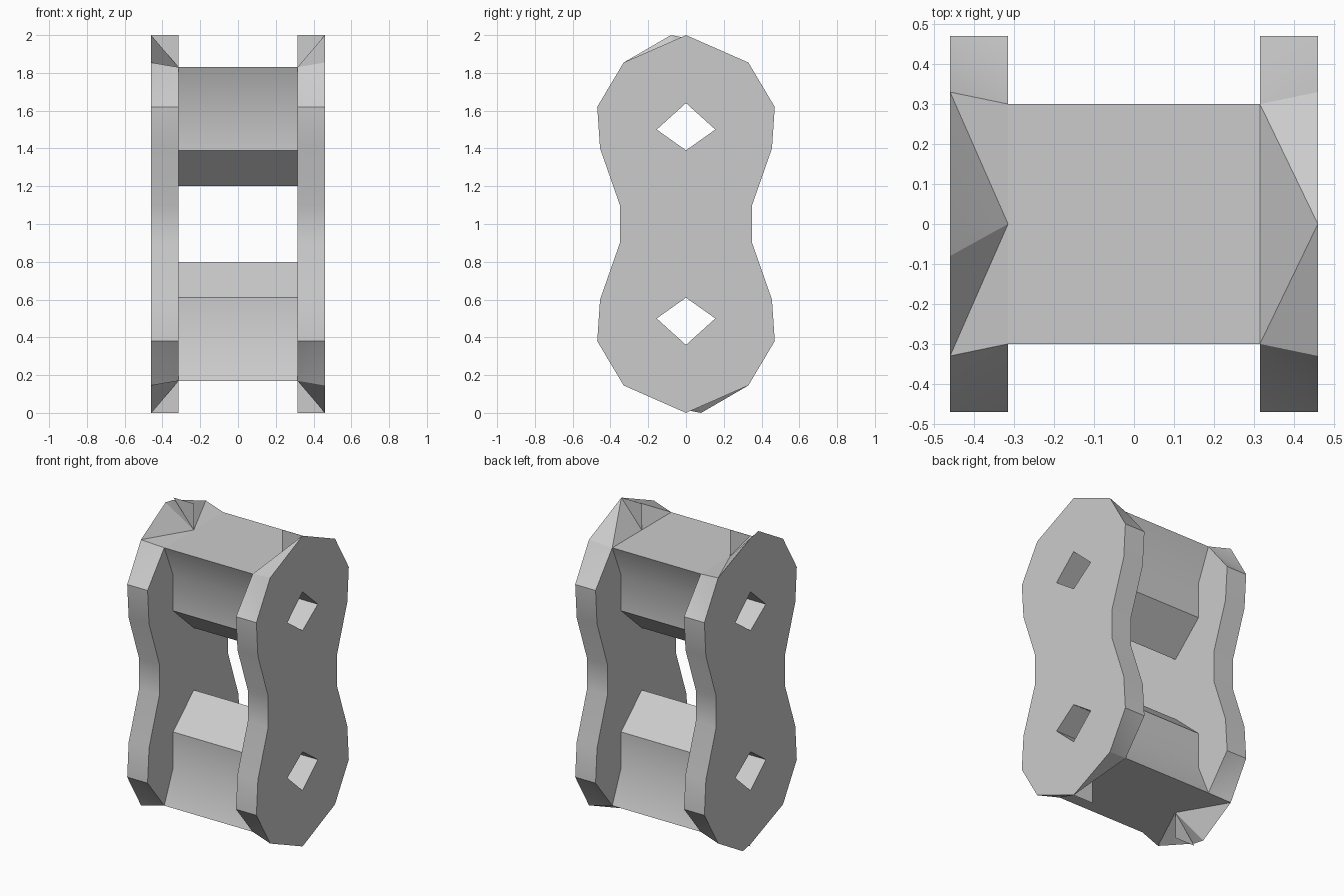
import bpy, bmesh, math

cube = bpy.data.objects.get("Cube")
if cube:
    bpy.data.objects.remove(cube, do_unlink=True)

steel = bpy.data.materials.new("plain_grey")
GREY = (0.6, 0.6, 0.6, 1)
steel.diffuse_color = GREY
steel.use_nodes = True
steel.node_tree.nodes["Principled BSDF"].inputs["Base Color"].default_value = GREY

INNER, OUTER = 0.315, 0.46

# Outline and roller profiles as (y, z); the lower half is the upper half turned over
SIDE = [(0.33, 1.855), (0.47, 1.62), (0.455, 1.4), (0.35, 1.1),
        (0.35, 0.9), (0.455, 0.6), (0.47, 0.38), (0.33, 0.145)]
INNER_SIDE = [(0.3, 1.83)] + SIDE[1:-1] + [(0.3, 0.17)]
ROLLER = [(0.3, 1.83), (0.21, 1.62), (0.21, 1.39), (0, 1.2),
          (-0.21, 1.39), (-0.21, 1.62), (-0.3, 1.83)]
HOLE = [(0, 1.64), (0.155, 1.5), (0, 1.39), (-0.155, 1.5)]


def turned(points):
    return [(-y, 2 - z) for y, z in points]


def at(bm, x, points):
    return [bm.verts.new((x, y, z)) for y, z in points]


def loft(bm, a, b, closed=True):
    for i in range(len(a) if closed else len(a) - 1):
        j = (i + 1) % len(a)
        bm.faces.new((a[i], a[j], b[j], b[i]))


def finish(bm, name, smooth=True):
    bmesh.ops.recalc_face_normals(bm, faces=bm.faces)
    bmesh.ops.triangulate(bm, faces=bm.faces)
    mesh = bpy.data.meshes.new(name)
    bm.to_mesh(mesh)
    bm.free()
    obj = bpy.data.objects.new(name, mesh)
    bpy.context.collection.objects.link(obj)
    mesh.materials.append(steel)
    if smooth:
        bpy.ops.object.select_all(action="DESELECT")
        obj.select_set(True)
        bpy.context.view_layer.objects.active = obj
        bpy.ops.object.shade_smooth_by_angle(angle=math.radians(25))


def plate(name, sign, tip):
    bm = bmesh.new()
    left = [(-y, z) for y, z in reversed(SIDE)]
    inner_left = [(-y, z) for y, z in reversed(INNER_SIDE)]
    out_r, out_l = at(bm, sign * OUTER, SIDE), at(bm, sign * OUTER, left)
    in_r, in_l = at(bm, sign * INNER, INNER_SIDE), at(bm, sign * INNER, inner_left)
    top = at(bm, sign * OUTER, tip)
    bottom = at(bm, sign * OUTER, turned(tip))
    pit_top, pit_bottom = at(bm, sign * INNER, [(0, 1.83), (0, 0.17)])

    # Rims along both long edges
    loft(bm, out_r, in_r, False)
    loft(bm, out_l, in_l, False)

    # Folded ends: fan around the outer tip or around the inner pit
    for a, ia, tips, b, ib, pit in ((out_l[-1], in_l[-1], top, out_r[0], in_r[0], pit_top),
                                    (out_r[-1], in_r[-1], bottom, out_l[0], in_l[0], pit_bottom)):
        if sign > 0:
            fan = [a, ia, pit, ib, b]
            for p, q in zip(fan, fan[1:]):
                bm.faces.new((tips[0], p, q))
        else:
            fan = [ia, a] + tips + [b, ib]
            for p, q in zip(fan, fan[1:]):
                bm.faces.new((pit, p, q))

    # Inner face, notched around both rollers
    low = at(bm, sign * INNER, turned(ROLLER)[1:-1])
    high = at(bm, sign * INNER, ROLLER[1:-1])
    bm.faces.new(in_r + low[::-1] + in_l + high[::-1])

    # Outer face with two diamond holes
    edges = []
    for loop in (out_r + bottom + out_l + top,
                 at(bm, sign * OUTER, HOLE), at(bm, sign * OUTER, turned(HOLE))):
        for p, q in zip(loop, loop[1:] + loop[:1]):
            edges.append(bm.edges.get((p, q)) or bm.edges.new((p, q)))
    bmesh.ops.triangle_fill(bm, edges=edges, use_beauty=True, normal=(sign, 0, 0))
    finish(bm, name)


plate("left_plate", 1, [(0, 2)])
plate("right_plate", -1, [(-0.08, 2), (0, 1.985)])

# Rollers, each with a diamond bore running through to both plates
for name, flip in (("upper_roller", list), ("lower_roller", turned)):
    bm = bmesh.new()
    loft(bm, at(bm, -INNER, flip(ROLLER)), at(bm, INNER, flip(ROLLER)))
    finish(bm, name)
    bm = bmesh.new()
    loft(bm, at(bm, -OUTER, flip(HOLE)), at(bm, OUTER, flip(HOLE)))
    bmesh.ops.recalc_face_normals(bm, faces=bm.faces)
    bmesh.ops.reverse_faces(bm, faces=bm.faces)
    finish(bm, name.replace("roller", "bore"), False)

# Thin upright ridges at the four plate ends
bm = bmesh.new()
for s in (-1, 1):
    for tip_z, pit_z in ((2, 1.83), (0, 0.17)):
        bm.faces.new([bm.verts.new((s * x, 0, z)) for x, z in
                      ((OUTER, tip_z), (INNER, tip_z), (INNER, pit_z))])
finish(bm, "end_ridges", False)
